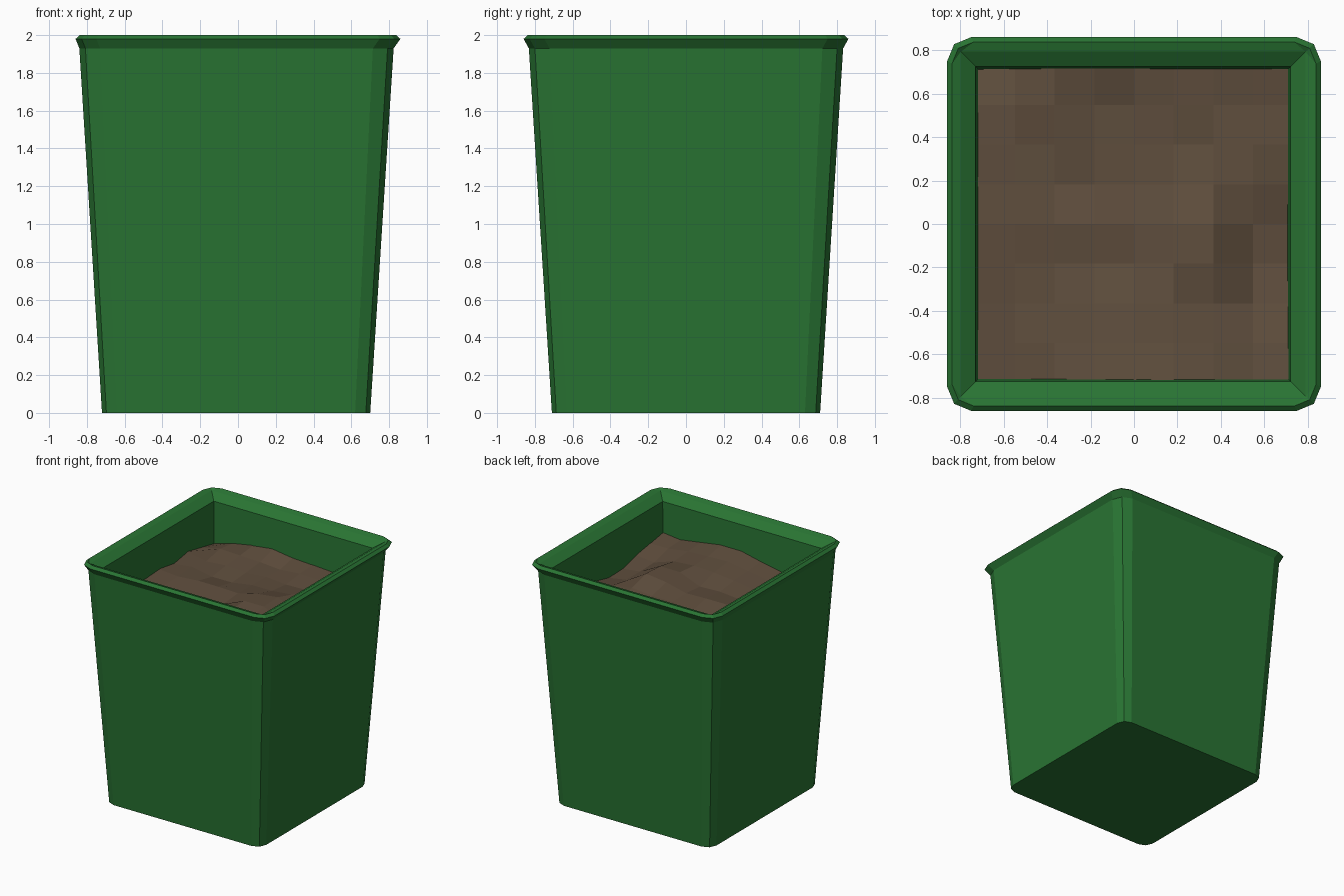
import bpy, bmesh, math, random

default = bpy.data.objects.get("Cube")
if default:
    bpy.data.objects.remove(default, do_unlink=True)


def make_material(name, colour):
    mat = bpy.data.materials.new(name)
    mat.use_nodes = True
    mat.diffuse_color = (*colour, 1)
    mat.node_tree.nodes["Principled BSDF"].inputs["Base Color"].default_value = (*colour, 1)
    return mat


def add_object(name, bm, mat):
    mesh = bpy.data.meshes.new(name)
    bm.to_mesh(mesh)
    bm.free()
    mesh.materials.append(mat)
    obj = bpy.data.objects.new(name, mesh)
    bpy.context.collection.objects.link(obj)
    return obj


def square_ring(bm, half, cut, z, shift=0.0):
    """Square outline whose corners are rounded with two facets."""
    verts = []
    for quarter in range(4):
        for step in range(3):
            a = math.radians(45 * step)
            x = half - cut + cut * math.cos(a)
            y = half - cut + cut * math.sin(a)
            for _ in range(quarter):
                x, y = -y, x
            verts.append(bm.verts.new((x + shift, y, z)))
    return verts


green = make_material("pot green", (0.022, 0.175, 0.033))
brown = make_material("soil brown", (0.113, 0.075, 0.046))

# Pot: tapered outer wall, flared rim, two-step sloping lip and inner wall
profile = [  # half width, corner cut, height, sideways shift
    (0.71, 0.08, 0.0, -0.01),
    (0.832, 0.11, 1.93, -0.008),
    (0.86, 0.11, 1.98, 0.0),
    (0.838, 0.10, 2.0, 0.0),
    (0.793, 0.0, 1.985, -0.004),
    (0.725, 0.0, 1.94, -0.004),
    (0.71, 0.0, 1.54, -0.005),
]
bm = bmesh.new()
rings = [square_ring(bm, *p) for p in profile]
for low, high in zip(rings, rings[1:]):
    for i in range(len(low)):
        j = (i + 1) % len(low)
        bm.faces.new((low[i], low[j], high[j], high[i]))
bm.faces.new(list(reversed(rings[0])))
bmesh.ops.remove_doubles(bm, verts=bm.verts, dist=0.0005)
bmesh.ops.recalc_face_normals(bm, faces=bm.faces)
add_object("pot", bm, green)

# Soil: uneven low-poly surface of mounds and hollows
mounds = [  # x, y, radius, height
    (-0.72, 0.72, 0.2, -0.04),
    (0.62, -0.09, 0.2, -0.07),
    (0.32, -0.05, 0.22, 0.09),
    (-0.3, 0.72, 0.25, 0.06),
    (0.05, -0.72, 0.32, 0.11),
    (0.72, -0.72, 0.15, 0.04),
]
random.seed(4)
bm = bmesh.new()
bmesh.ops.create_grid(bm, x_segments=8, y_segments=8, size=0.73)
for v in bm.verts:
    v.co.z = 1.64 + random.uniform(-0.022, 0.022)
    for x, y, radius, height in mounds:
        d = math.hypot(v.co.x - x, v.co.y - y) / radius
        v.co.z += height * math.exp(-d * d)
add_object("soil", bm, brown)
